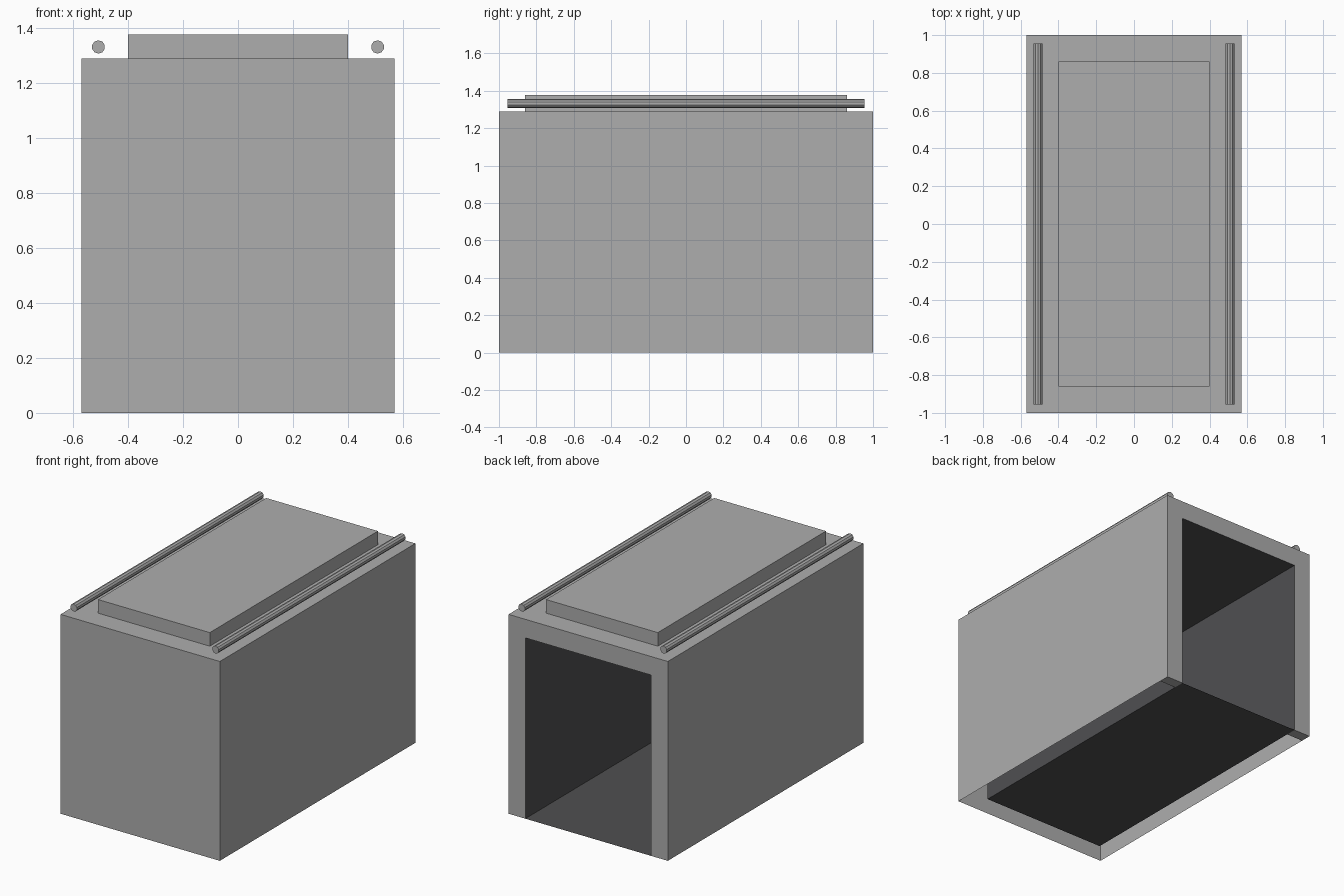
import bpy, bmesh, math

if "Cube" in bpy.data.objects:
    bpy.data.objects.remove(bpy.data.objects["Cube"])


def material(name, value):
    m = bpy.data.materials.new(name)
    m.diffuse_color = (*value, 1)
    m.use_nodes = True
    m.node_tree.nodes["Principled BSDF"].inputs["Base Color"].default_value = m.diffuse_color
    return m


GREY = material("light_grey", (0.42, 0.42, 0.42))
DARK = material("dark_grey", (0.08, 0.08, 0.083))


def finish(name, bm, mat):
    me = bpy.data.meshes.new(name)
    bm.to_mesh(me)
    bm.free()
    me.materials.append(mat)
    ob = bpy.data.objects.new(name, me)
    bpy.context.collection.objects.link(ob)
    return ob


def box(name, lo, hi, mat, drop=lambda n: False):
    """Box between two corners; faces whose normal passes drop() stay open."""
    bm = bmesh.new()
    bmesh.ops.create_cube(bm, size=1)
    for v in bm.verts:
        v.co = [lo[i] + (v.co[i] + 0.5) * (hi[i] - lo[i]) for i in range(3)]
    bm.normal_update()
    bmesh.ops.delete(bm, geom=[f for f in bm.faces if drop(f.normal)], context='FACES')
    return finish(name, bm, mat)


W, H = 0.57, 1.29      # outer half width and height
IW, IH = 0.45, 1.17    # opening half width and height
FRAME_Y = 0.93         # inner side of the back frame

# Outer shell, open underneath and at the back
box("outer_shell", (-W, -1, 0), (W, FRAME_Y, H), GREY,
    lambda n: n.z < -0.5 or n.y > 0.5)

# Dark inner compartment with a floor, open at the back
box("inner_compartment", (-IW, -0.865, 0), (IW, 1, IH), DARK, lambda n: n.y > 0.5)

# Back frame around the opening; its inner reveal is the compartment itself
bm = bmesh.new()
outline = [(-W, 0), (-W, H), (W, H), (W, 0), (IW, 0), (IW, IH), (-IW, IH), (-IW, 0)]
face = bm.faces.new([bm.verts.new((x, 1, z)) for x, z in outline])
ext = bmesh.ops.extrude_face_region(bm, geom=[face], use_keep_orig=True)
for v in ext["geom"]:
    if isinstance(v, bmesh.types.BMVert):
        v.co.y = FRAME_Y
bmesh.ops.recalc_face_normals(bm, faces=bm.faces[:])
reveal = [f for f in bm.faces if len(f.verts) == 4
          and all(abs(v.co.x) < IW + 0.01 and v.co.z < IH + 0.01 for v in f.verts)]
bmesh.ops.delete(bm, geom=reveal, context='FACES')
finish("back_frame", bm, GREY)

# Raised roof panel
box("roof_panel", (-0.4, -0.86, H), (0.4, 0.86, 1.378), GREY)

# Roof rails
for side, x in (("left", -0.508), ("right", 0.508)):
    bpy.ops.mesh.primitive_cylinder_add(vertices=10, radius=0.024, depth=1.91,
                                        location=(x, 0, 1.332),
                                        rotation=(math.pi / 2, 0, 0))
    rail = bpy.context.object
    rail.name = side + "_roof_rail"
    rail.data.materials.append(GREY)
